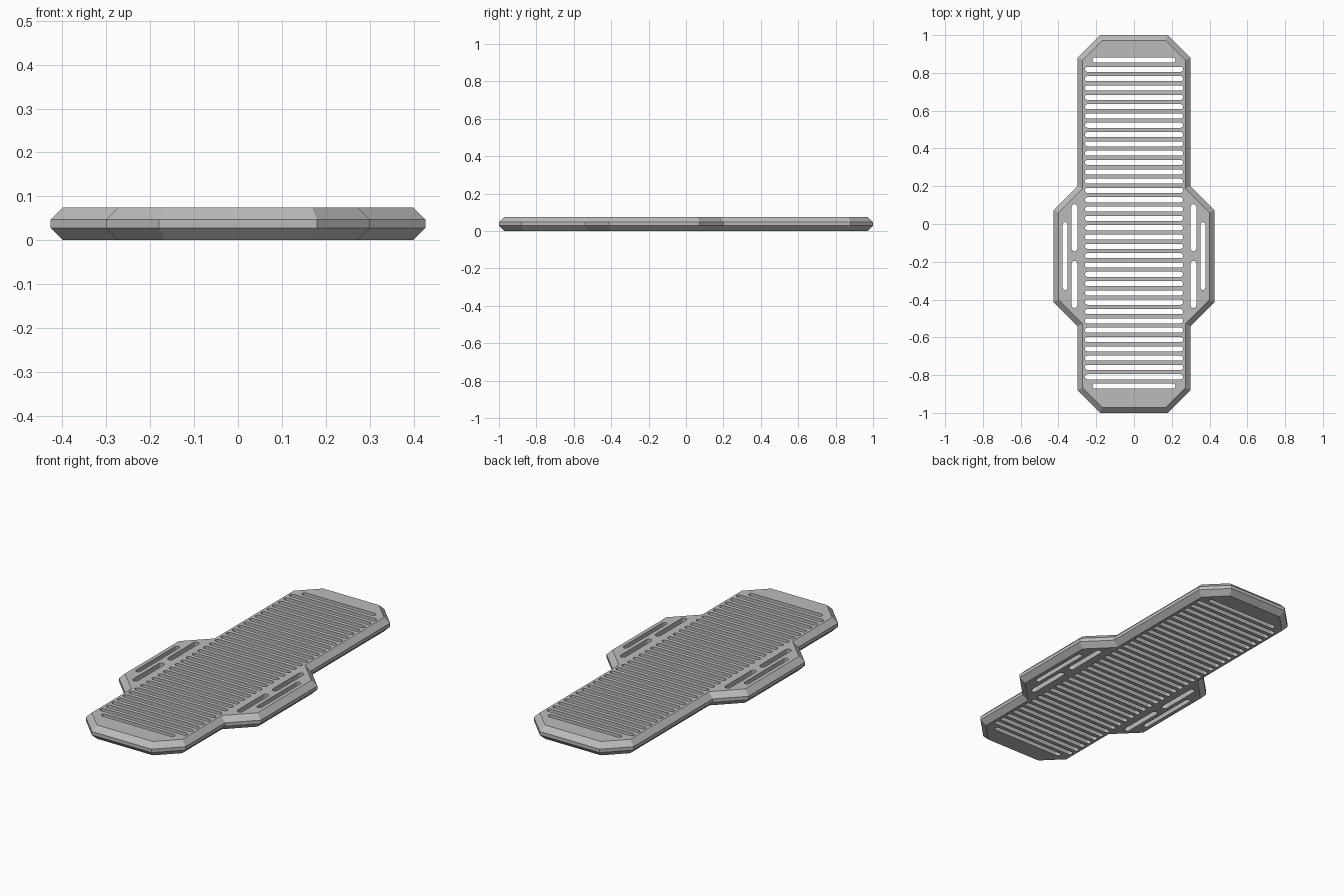
import bpy, bmesh, math
from mathutils import Vector

cube = bpy.data.objects.get("Cube")
if cube:
    bpy.data.objects.remove(cube, do_unlink=True)

HEIGHT = 0.075

# Single plain grey material
grey = bpy.data.materials.new("plain grey")
grey.use_nodes = True
colour = (0.5, 0.5, 0.5, 1)
grey.diffuse_color = colour
grey.node_tree.nodes["Principled BSDF"].inputs["Base Color"].default_value = colour


def inset(points, d):
    """Mitred inward offset of a counter-clockwise outline."""
    result = []
    for i, p in enumerate(points):
        a = (p - points[i - 1]).normalized()
        b = (points[(i + 1) % len(points)] - p).normalized()
        na, nb = Vector((-a.y, a.x)), Vector((-b.y, b.x))
        result.append(p + (na + nb) * d / (1 + na.dot(nb)))
    return result


def loft(bm, rings):
    """Closed solid through (outline, height) rings, bottom to top."""
    loops = [[bm.verts.new((p.x, p.y, z)) for p in pts] for pts, z in rings]
    n = len(loops[0])
    for low, high in zip(loops, loops[1:]):
        for i in range(n):
            j = (i + 1) % n
            bm.faces.new((low[i], low[j], high[j], high[i]))
    bm.faces.new(loops[0][::-1])
    bm.faces.new(loops[-1])


def make_object(name, bm):
    bmesh.ops.recalc_face_normals(bm, faces=bm.faces)
    mesh = bpy.data.meshes.new(name)
    bm.to_mesh(mesh)
    bm.free()
    mesh.materials.append(grey)
    obj = bpy.data.objects.new(name, mesh)
    bpy.context.collection.objects.link(obj)
    return obj


def slot(bm, x, y, length, width, lengthwise=False):
    """Round-ended slot cutter running along x, or along y."""
    r, half, pts = width / 2, length / 2 - width / 2, []
    for side in (1, -1):
        for k in range(7):
            t = math.pi * (k / 6 - 0.5)
            p = Vector((half + r * math.cos(t), r * math.sin(t))) * side
            if lengthwise:
                p = Vector((-p.y, p.x))
            pts.append(p + Vector((x, y)))
    loft(bm, [(pts, -0.05), (pts, HEIGHT + 0.05)])


# Chamfered plate with a wing on each side
right = [Vector(p) for p in ((0.18, -1), (0.30, -0.88), (0.30, -0.54), (0.427, -0.413),
                             (0.427, 0.073), (0.30, 0.20), (0.30, 0.88), (0.18, 1))]
outline = right + [Vector((-p.x, p.y)) for p in reversed(right)]
bm = bmesh.new()
rim = inset(outline, 0.028)
loft(bm, [(rim, 0), (outline, 0.028), (outline, 0.047), (rim, HEIGHT)])
plate = make_object("slotted_plate", bm)

# Ladder of cross slots, shorter at both ends
bm = bmesh.new()
count = 36
for i in range(count):
    y = -0.858 + 1.726 * i / (count - 1)
    slot(bm, 0, y, 0.44 if i in (0, count - 1) else 0.52, 0.027)

# Long slots in the wings
for side in (-1, 1):
    slot(bm, side * 0.365, -0.17, 0.36, 0.026, True)
    for y in (-0.02, -0.32):
        slot(bm, side * 0.315, y, 0.25, 0.03, True)
cutter = make_object("slot_cutter", bm)
cutter.hide_render = True

# Cut the slots, then drop the cutter
cut = plate.modifiers.new("slots", "BOOLEAN")
cut.operation = "DIFFERENCE"
cut.solver = "EXACT"
cut.object = cutter
bpy.context.view_layer.objects.active = plate
plate.select_set(True)
bpy.ops.object.modifier_apply(modifier=cut.name)
bpy.data.objects.remove(cutter, do_unlink=True)
